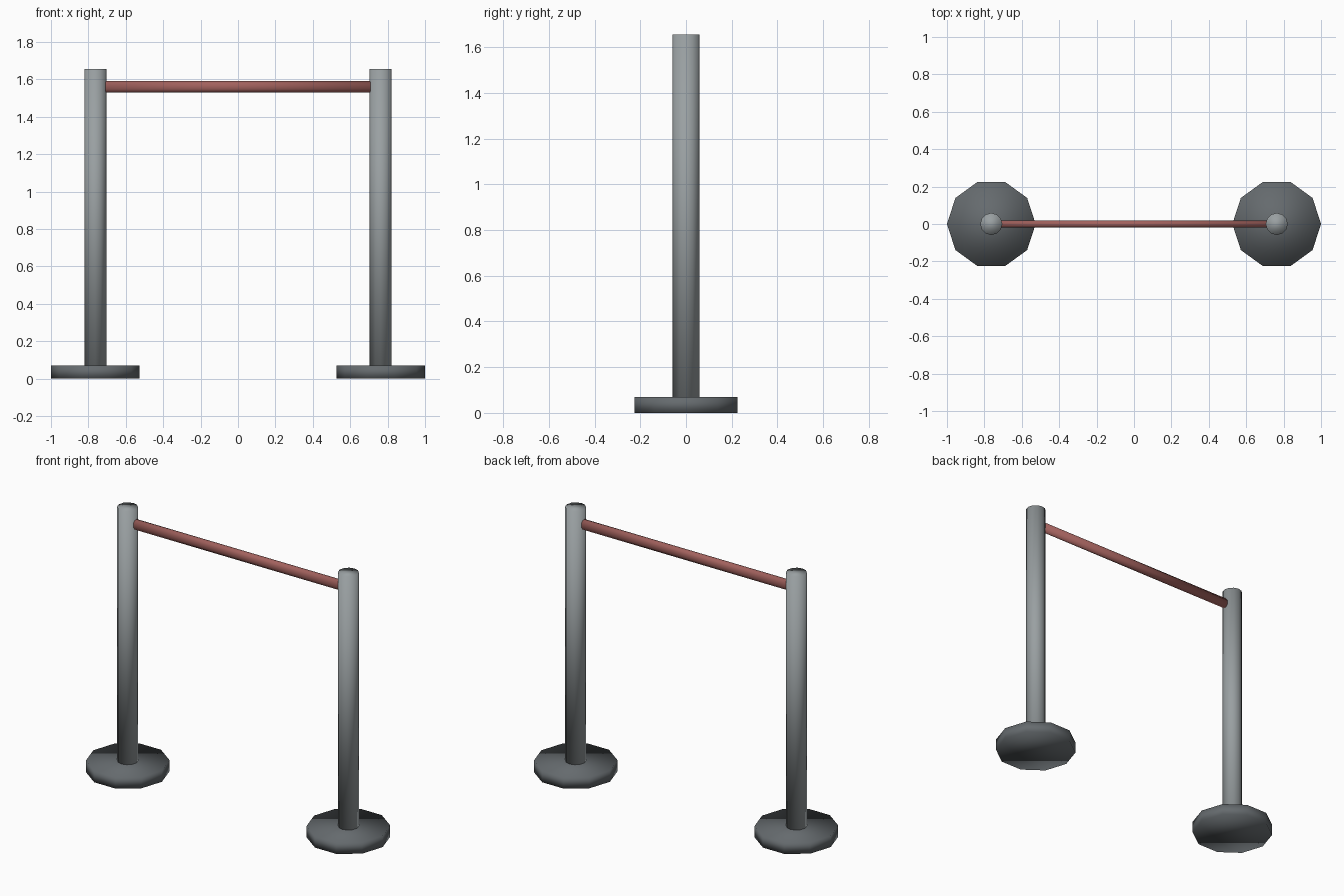
import bpy
import math
from mathutils import Matrix

cube = bpy.data.objects.get("Cube")
if cube:
    bpy.data.objects.remove(cube, do_unlink=True)


def material(name, colour):
    mat = bpy.data.materials.new(name)
    mat.use_nodes = True
    mat.diffuse_color = (*colour, 1)
    mat.node_tree.nodes["Principled BSDF"].inputs["Base Color"].default_value = (*colour, 1)
    return mat


def cylinder(name, mat, sides, radius, depth, location, turn=None):
    # Smooth cylinder with plain flat caps; turn reshapes the mesh itself
    bpy.ops.mesh.primitive_cylinder_add(vertices=sides, radius=radius, depth=depth, location=location)
    obj = bpy.context.object
    obj.name = name
    if turn:
        obj.data.transform(turn)
    obj.data.materials.append(mat)
    bpy.ops.object.shade_smooth()
    return obj


post_grey = material("post grey", (0.32, 0.35, 0.36))
base_grey = material("dark base grey", (0.13, 0.145, 0.155))
bar_red = material("muted red", (0.36, 0.12, 0.11))

BASE_TOP, POST_TOP, POST_X = 0.07, 1.655, 0.763

# Two posts, each on a ten-sided foot with a corner pointing outwards
quarter = Matrix.Rotation(math.pi / 2, 4, "Z")
for side, sign in (("left", 1), ("right", -1)):
    x = sign * POST_X
    cylinder(f"{side}_base", base_grey, 10, 0.237, BASE_TOP, (x, 0, BASE_TOP / 2), quarter)
    cylinder(f"{side}_post", post_grey, 12, 0.059, POST_TOP - BASE_TOP,
             (x, 0, (POST_TOP + BASE_TOP) / 2))

# Slim bar between the posts, taller than it is deep, with flat faces front and top
lay_down = (Matrix.Diagonal((1, 0.02, 0.03, 1)) @ Matrix.Rotation(math.pi / 2, 4, "Y")
            @ Matrix.Rotation(math.pi / 8, 4, "Z"))
cylinder("crossbar", bar_red, 8, 1 / math.cos(math.pi / 8), 1.424, (0, 0, 1.56), lay_down)
